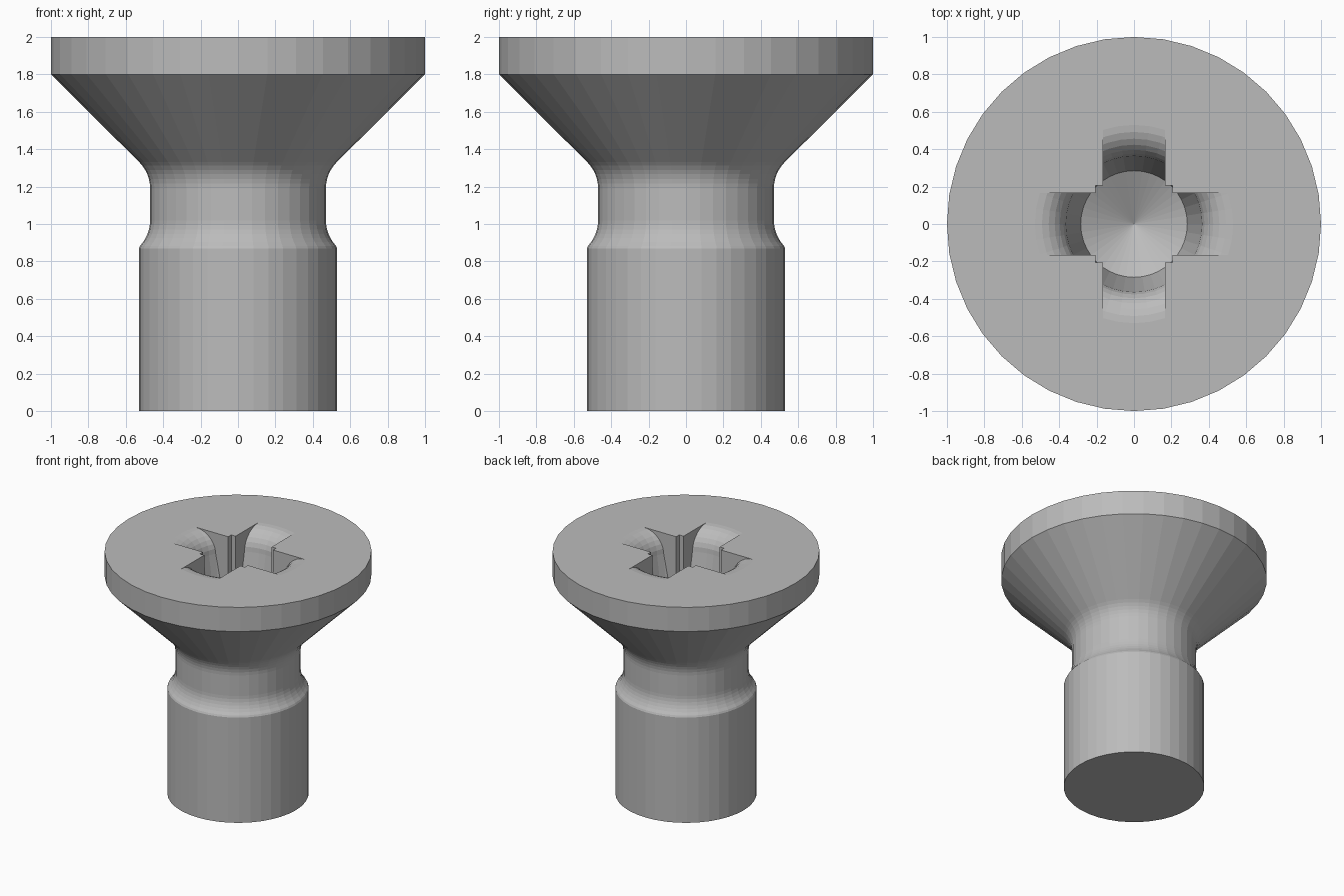
import bpy, bmesh, math

if "Cube" in bpy.data.objects:
    bpy.data.objects.remove(bpy.data.objects["Cube"])

SIDES = 40

def arc(cx, cz, r, a0, a1, n):
    """Points (radius, z) on an arc, angles in degrees."""
    return [(cx + r * math.cos(math.radians(a0 + (a1 - a0) * i / n)),
             cz + r * math.sin(math.radians(a0 + (a1 - a0) * i / n))) for i in range(n + 1)]

def finish(name, bm):
    bmesh.ops.recalc_face_normals(bm, faces=bm.faces)
    mesh = bpy.data.meshes.new(name)
    bm.to_mesh(mesh)
    bm.free()
    obj = bpy.data.objects.new(name, mesh)
    bpy.context.collection.objects.link(obj)
    return obj

def revolve(name, profile):
    """Turn a (radius, z) profile about z; end caps are single polygons or tips."""
    bm = bmesh.new()
    rings = []
    for r, z in profile:
        if r < 1e-6:
            rings.append([bm.verts.new((0, 0, z))] * SIDES)
        else:
            rings.append([bm.verts.new((r * math.cos(2 * math.pi * i / SIDES),
                                        r * math.sin(2 * math.pi * i / SIDES), z))
                          for i in range(SIDES)])
    for a, b in zip(rings, rings[1:]):
        for i in range(SIDES):
            j = (i + 1) % SIDES
            bm.faces.new(list(dict.fromkeys((a[i], a[j], b[j], b[i]))))
    for ring in (rings[0], rings[-1]):
        if ring[0] is not ring[1]:
            bm.faces.new(ring)
    return finish(name, bm)

def boolean(obj, cutter, operation):
    mod = obj.modifiers.new("cut", "BOOLEAN")
    mod.object, mod.operation, mod.solver = cutter, operation, "EXACT"
    bpy.context.view_layer.objects.active = obj
    bpy.ops.object.modifier_apply(modifier=mod.name)
    bpy.data.objects.remove(cutter)

# Screw body: shank, waisted neck with two fillets, countersunk head
body = revolve("screw_body",
               [(0.53, 0), (0.53, 0.87)]
               + arc(0.67, 1.02, 0.2, 223, 180, 6)
               + arc(0.67, 1.19, 0.2, 180, 135, 6)
               + [(1, 1.8), (1, 2)])

# Recess cavity: cone tip, tapered wall, flared mouth
cavity = revolve("recess_cavity",
                 [(0, 1.25), (0.285, 1.4), (0.36, 1.83)]
                 + arc(0.53, 1.83, 0.17, 180, 90, 7)[1:]
                 + [(0.53, 2.1)])

# Cross-shaped prism with small square steps in the inner corners
W, S, L = 0.165, 0.205, 0.7
quarter = [(L, -W), (L, W), (S, W), (S, S), (W, S)]
bm = bmesh.new()
outline = []
for k in range(4):
    c, s = round(math.cos(k * math.pi / 2)), round(math.sin(k * math.pi / 2))
    outline += [bm.verts.new((x * c - y * s, x * s + y * c, 1.1)) for x, y in quarter]
base = bm.faces.new(outline)
top = bmesh.ops.extrude_face_region(bm, geom=[base], use_keep_orig=True)
bmesh.ops.translate(bm, vec=(0, 0, 1.1),
                    verts=[g for g in top["geom"] if isinstance(g, bmesh.types.BMVert)])
cross = finish("recess_cross", bm)

boolean(cavity, cross, "INTERSECT")
boolean(body, cavity, "DIFFERENCE")

# Plain grey metal
grey = bpy.data.materials.new("grey_metal")
grey.diffuse_color = (0.5, 0.5, 0.5, 1)
grey.use_nodes = True
grey.node_tree.nodes["Principled BSDF"].inputs["Base Color"].default_value = grey.diffuse_color
body.data.materials.clear()
body.data.materials.append(grey)
for p in body.data.polygons:
    p.material_index = 0
